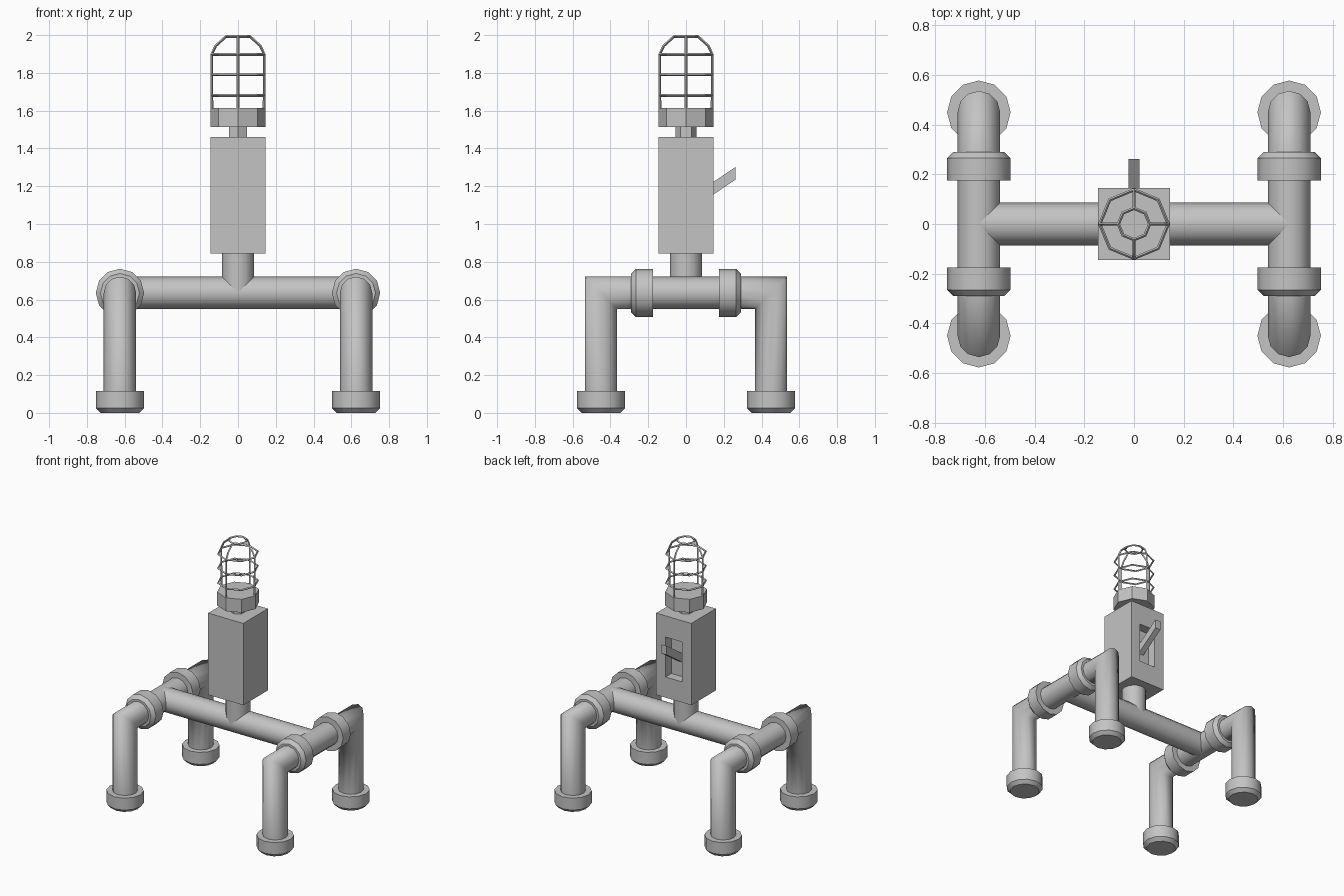
import bpy, bmesh, math
from mathutils import Matrix, Vector

cube = bpy.data.objects.get("Cube")
if cube:
    bpy.data.objects.remove(cube, do_unlink=True)

GREY = (0.55, 0.55, 0.55, 1)
metal = bpy.data.materials.new("plain grey")
metal.use_nodes = True
metal.diffuse_color = GREY
metal.node_tree.nodes["Principled BSDF"].inputs["Base Color"].default_value = GREY

LEG_X, LEG_Y, PIPE_Z, PIPE_R = 0.625, 0.45, 0.635, 0.086
SIDES = 12


def finish(name, bm, smooth="angle"):
    """Turn a bmesh into an object; smooth is 'angle', 'walls' or 'flat'."""
    bmesh.ops.recalc_face_normals(bm, faces=bm.faces)
    for f in bm.faces:
        f.smooth = smooth == "walls" and len(f.verts) == 4
    me = bpy.data.meshes.new(name)
    bm.to_mesh(me)
    bm.free()
    me.materials.append(metal)
    ob = bpy.data.objects.new(name, me)
    bpy.context.collection.objects.link(ob)
    if smooth == "angle":
        bpy.ops.object.select_all(action="DESELECT")
        ob.select_set(True)
        bpy.context.view_layer.objects.active = ob
        bpy.ops.object.shade_smooth_by_angle(angle=math.radians(35))
    return ob


def loft(name, rings, smooth="angle"):
    """Skin a row of equal-sized rings and cap both ends."""
    bm = bmesh.new()
    rows = [[bm.verts.new(p) for p in ring] for ring in rings]
    n = len(rows[0])
    for a, b in zip(rows, rows[1:]):
        for i in range(n):
            j = (i + 1) % n
            bm.faces.new((a[i], a[j], b[j], b[i]))
    bm.faces.new(rows[0])
    bm.faces.new(rows[-1])
    return finish(name, bm, smooth)


def turned(name, profile, origin=(0, 0, 0), rot=Matrix(), sides=SIDES, phase=0.0):
    """Lathe (radius, height) points about z, then rotate and place."""
    def ring(r, h):
        angles = [phase + math.tau * i / sides for i in range(sides)]
        return [Vector(origin) + rot @ Vector((r * math.cos(a), r * math.sin(a), h))
                for a in angles]
    return loft(name, [ring(r, h) for r, h in profile])


def elbow(name, x, s):
    """Mitred pipe from a foot up and inward to a coupling."""
    low, corner, inner = [], [], []
    for i in range(SIDES):
        a = math.tau * i / SIDES
        u, v = x + PIPE_R * math.cos(a), PIPE_R * math.sin(a)
        low.append((u, s * (LEG_Y + v), 0.06))
        corner.append((u, s * (LEG_Y + v), PIPE_Z + v))
        inner.append((u, s * 0.23, PIPE_Z + v))
    return loft(name, [low, corner, inner], "walls")


# Legs, feet and couplings
collar = [(0.128, 0), (0.128, 0.09), (0.103, 0.115)]
down = Matrix.Rotation(math.pi, 4, "X")
along_y = Matrix.Rotation(-math.pi / 2, 4, "X")
along_x = Matrix.Rotation(math.pi / 2, 4, "Y")
for x, side in ((LEG_X, "left"), (-LEG_X, "right")):
    for s, end in ((-1, "front"), (1, "back")):
        tag = f"{end}_{side}"
        elbow(f"{tag}_leg", x, s)
        turned(f"{tag}_foot", collar, (x, s * LEG_Y, 0.115), down)
        outward = Matrix.Rotation(-s * math.pi / 2, 4, "X")
        turned(f"{tag}_coupling", collar, (x, s * 0.175, PIPE_Z), outward)
    turned(f"{side}_side_pipe", [(PIPE_R, -0.23), (PIPE_R, 0.23)],
           (x, 0, PIPE_Z), along_y)

# Cross pipe and centre post
turned("cross_pipe", [(PIPE_R, -LEG_X), (PIPE_R, LEG_X)], (0, 0, PIPE_Z), along_x)
turned("centre_post", [(PIPE_R, PIPE_Z), (PIPE_R, 0.86)])

# Switch box with a slot sunk into its back
HALF, BOX_LOW, BOX_TOP = 0.146, 0.845, 1.46
bm = bmesh.new()
bmesh.ops.create_cube(bm, size=1)
bmesh.ops.scale(bm, vec=(2 * HALF, 2 * HALF, BOX_TOP - BOX_LOW), verts=bm.verts)
bmesh.ops.translate(bm, vec=(0, 0, (BOX_LOW + BOX_TOP) / 2), verts=bm.verts)
bm.normal_update()
back = max(bm.faces, key=lambda f: f.normal.y)
bmesh.ops.inset_individual(bm, faces=[back], thickness=0.111)
for v in back.verts:
    v.co.z = 1.3 if v.co.z > 1.15 else 1.0
floor = bmesh.ops.extrude_face_region(bm, geom=[back])["geom"]
bmesh.ops.translate(bm, vec=(0, -0.07, 0),
                    verts=[g for g in floor if isinstance(g, bmesh.types.BMVert)])
if back.is_valid:
    bmesh.ops.delete(bm, geom=[back], context="FACES_ONLY")
finish("switch_box", bm, "flat")

# Lever rising out of the slot
lever_side = [(0.07, 1.105), (0.262, 1.235), (0.262, 1.302), (0.07, 1.172)]
loft("switch_lever", [[(x, y, z) for y, z in lever_side] for x in (-0.022, 0.022)], "flat")

# Lamp neck and base
turned("lamp_neck", [(0.056, 1.45), (0.056, 1.52)], sides=6, phase=math.pi / 2)
turned("lamp_base", [(0.145, 1.513), (0.145, 1.613)], sides=8)


def wire(name, paths, closed):
    """Thin wire mesh made from one or more poly paths."""
    cu = bpy.data.curves.new(name, "CURVE")
    cu.dimensions = "3D"
    cu.bevel_depth = 0.007
    cu.bevel_resolution = 0
    cu.use_fill_caps = True
    for path in paths:
        sp = cu.splines.new("POLY")
        sp.points.add(len(path) - 1)
        for p, co in zip(sp.points, path):
            p.co = (*co, 1)
        sp.use_cyclic_u = closed
        sp.use_smooth = False
    cu.materials.append(metal)
    bpy.context.collection.objects.link(bpy.data.objects.new(name, cu))


# Lamp cage
def around(r, z, i, n):
    a = math.tau * i / n
    return (r * math.cos(a), r * math.sin(a), z)


hoops = [(0.138, 1.68), (0.138, 1.79), (0.138, 1.897), (0.063, 1.993)]
wire("cage_hoops", [[around(r, z, i, 8) for i in range(8)] for r, z in hoops], True)
bar = [(0.138, 1.6), (0.138, 1.9), (0.118, 1.943), (0.063, 1.993)]
wire("cage_bars", [[around(r, z, i, 4) for r, z in bar] for i in range(4)], False)
